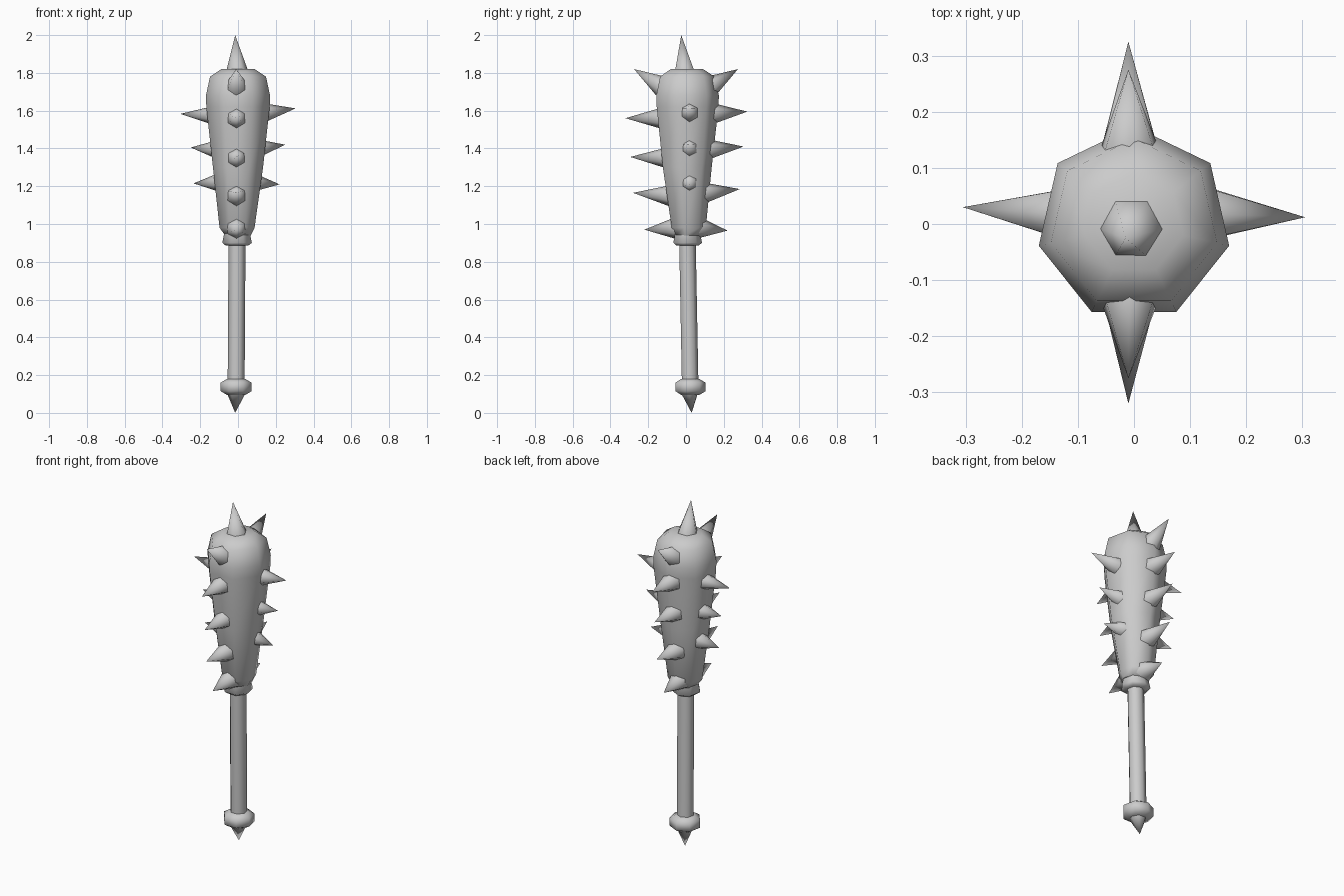
import bpy, bmesh, math
from mathutils import Vector, Matrix

cube = bpy.data.objects.get("Cube")
if cube:
    bpy.data.objects.remove(cube)

grey = bpy.data.materials.new("plain grey")
grey.use_nodes = True
colour = (0.6, 0.6, 0.6, 1)
grey.diffuse_color = colour
grey.node_tree.nodes["Principled BSDF"].inputs["Base Color"].default_value = colour


def finish(name, bm, angle=65):
    bmesh.ops.recalc_face_normals(bm, faces=bm.faces[:])
    mesh = bpy.data.meshes.new(name)
    bm.to_mesh(mesh)
    bm.free()
    mesh.materials.append(grey)
    obj = bpy.data.objects.new(name, mesh)
    bpy.context.collection.objects.link(obj)
    bpy.ops.object.select_all(action='DESELECT')
    obj.select_set(True)
    bpy.context.view_layer.objects.active = obj
    bpy.ops.object.shade_smooth_by_angle(angle=math.radians(angle))


def lathe(name, rings, sides=7):
    """Stack of polygon rings, each (x, y, z, radius), capped at both ends."""
    bm = bmesh.new()
    loops = []
    for x, y, z, r in rings:
        turn = [math.pi / 2 + math.tau * i / sides for i in range(sides)]
        loops.append([bm.verts.new((x + r * math.cos(a), y + r * math.sin(a), z))
                      for a in turn])
    for low, high in zip(loops, loops[1:]):
        for i in range(sides):
            j = (i + 1) % sides
            bm.faces.new((low[i], low[j], high[j], high[i]))
    bm.faces.new(loops[0])
    bm.faces.new(loops[-1])
    finish(name, bm)


def spike(name, base, tip, radius):
    """Six-sided cone from a base centre to a tip."""
    base, tip = Vector(base), Vector(tip)
    axis = tip - base
    bm = bmesh.new()
    place = (Matrix.Translation((base + tip) / 2)
             @ axis.to_track_quat('Z', 'Y').to_matrix().to_4x4())
    bmesh.ops.create_cone(bm, cap_ends=True, segments=6, radius1=radius,
                          radius2=0, depth=axis.length, matrix=place)
    finish(name, bm)


# Club head, collar, handle and pommel
lathe("club_head", [(0, 0.01, 0.94, 0.07), (-0.005, 0.01, 0.98, 0.095),
                    (0, 0, 1.3, 0.136), (0, 0, 1.62, 0.172), (0, 0, 1.68, 0.174),
                    (0, 0, 1.78, 0.152), (0, 0, 1.82, 0.09)])
lathe("collar", [(-0.005, 0.005, 0.885, 0.06), (-0.005, 0.005, 0.9, 0.08),
                 (-0.005, 0.005, 0.98, 0.064)])
lathe("handle", [(-0.01, 0.02, 0.14, 0.046), (-0.005, 0.005, 0.93, 0.046)])
lathe("pommel", [(-0.01, 0.02, 0.095, 0.05), (-0.01, 0.02, 0.115, 0.084),
                 (-0.01, 0.02, 0.16, 0.084), (-0.01, 0.02, 0.18, 0.05)])

# End spikes
spike("top_spike", (-0.005, -0.008, 1.81), (-0.015, -0.025, 2), 0.058)
spike("pommel_spike", (-0.01, 0.02, 0.11), (-0.015, 0.03, 0), 0.052)

# Front and back rows: base y, base z, tip y, tip z
front = [(-0.13, 1.73, -0.275, 1.82), (-0.13, 1.56, -0.32, 1.56),
         (-0.1, 1.35, -0.295, 1.355), (-0.085, 1.15, -0.28, 1.165),
         (-0.06, 0.978, -0.22, 0.97)]
back = [(0.13, 1.73, 0.275, 1.82), (0.14, 1.585, 0.325, 1.595),
        (0.11, 1.395, 0.305, 1.41), (0.095, 1.165, 0.285, 1.185),
        (0.07, 0.98, 0.22, 0.965)]
for side, row in (("front", front), ("back", back)):
    for n, (by, bz, ty, tz) in enumerate(row, 1):
        spike(f"{side}_spike_{n}", (-0.008, by, bz), (-0.01, ty, tz), 0.056)

# Side rows: base x, base z, tip x, tip z
left = [(0.14, 1.59, 0.305, 1.612), (0.1, 1.4, 0.25, 1.42), (0.08, 1.22, 0.22, 1.21)]
right = [(-0.13, 1.575, -0.305, 1.583), (-0.11, 1.395, -0.25, 1.405),
         (-0.1, 1.22, -0.235, 1.215)]
for side, row, y in (("left", left, 0.012), ("right", right, 0.03)):
    for n, (bx, bz, tx, tz) in enumerate(row, 1):
        spike(f"{side}_spike_{n}", (bx, 0.018, bz), (tx, y, tz), 0.05)
